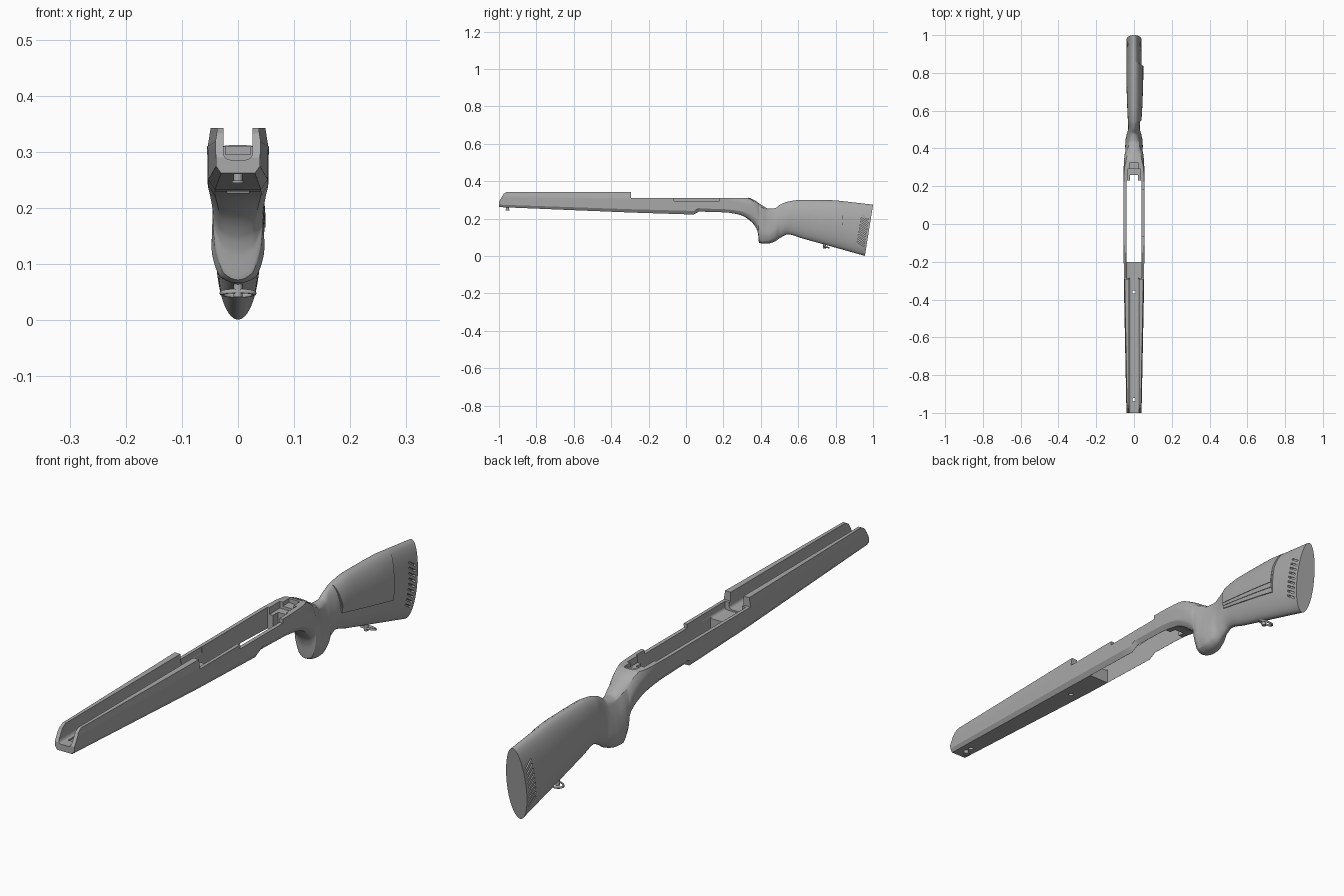
import bpy, bmesh, math
from mathutils import Vector, Matrix

if "Cube" in bpy.data.objects:
    bpy.data.objects.remove(bpy.data.objects["Cube"])

grey = bpy.data.materials.new("matte_grey")
grey.use_nodes = True
COLOR = (0.4, 0.4, 0.4, 1)
grey.diffuse_color = COLOR
grey.node_tree.nodes["Principled BSDF"].inputs["Base Color"].default_value = COLOR


def add(name, bm):
    bmesh.ops.recalc_face_normals(bm, faces=bm.faces)
    mesh = bpy.data.meshes.new(name)
    bm.to_mesh(mesh)
    bm.free()
    mesh.materials.append(grey)
    ob = bpy.data.objects.new(name, mesh)
    bpy.context.collection.objects.link(ob)
    return ob


def select(ob):
    bpy.ops.object.select_all(action='DESELECT')
    ob.select_set(True)
    bpy.context.view_layer.objects.active = ob


def boolean(ob, tool, operation='DIFFERENCE'):
    mod = ob.modifiers.new("cut", 'BOOLEAN')
    mod.operation, mod.solver, mod.object = operation, 'EXACT', tool
    select(ob)
    bpy.ops.object.modifier_apply(modifier="cut")
    bpy.data.objects.remove(tool)


def box(x, y, z, tilt=0, bevel=0):
    """Box from three (low, high) ranges, tilted about its own x axis."""
    bm = bmesh.new()
    size = [r[1] - r[0] for r in (x, y, z)]
    mid = Vector([(r[0] + r[1]) / 2 for r in (x, y, z)])
    bmesh.ops.create_cube(bm, size=1, matrix=Matrix.Translation(mid)
                          @ Matrix.Rotation(tilt, 4, 'X') @ Matrix.Diagonal((*size, 1)))
    if bevel:
        low = [e for e in bm.edges if all(v.co.z < mid.z for v in e.verts)
               and abs(e.verts[0].co.y - e.verts[1].co.y) > 0.01]
        bmesh.ops.bevel(bm, geom=low, offset=bevel, segments=4, affect='EDGES', profile=0.5)
    return add("cutter", bm)


def cylinder(name, radius, depth, at):
    bm = bmesh.new()
    bmesh.ops.create_cone(bm, cap_ends=True, segments=24, radius1=radius, radius2=radius,
                          depth=depth, matrix=Matrix.Translation(at))
    return add(name, bm)


def prism(outline, x0, x1):
    """Side outline of (y, z) points extruded along x."""
    bm = bmesh.new()
    face = bm.faces.new([bm.verts.new((x0, y, z)) for y, z in outline])
    new = bmesh.ops.extrude_face_region(bm, geom=[face])["geom"]
    bmesh.ops.translate(bm, vec=(x1 - x0, 0, 0),
                        verts=[g for g in new if isinstance(g, bmesh.types.BMVert)])
    return add("cutter", bm)


# Stations: y, bottom, top, lower half width, upper half width, roundness
STATIONS = [
    (-1.0, .262, .343, .040, .040, 0),
    (-.3, .233, .343, .054, .054, 0),
    (.04, .222, .343, .055, .055, 0),
    (.07, .238, .343, .055, .055, 0),
    (.2, .234, .34, .055, .055, 0),
    (.29, .22, .325, .055, .055, .15),
    (.345, .187, .309, .050, .054, .5),
    (.375, .15, .293, .045, .051, .7),
    (.385, .12, .286, .043, .049, .75),
    (.39, .072, .282, .042, .048, .7),
    (.41, .066, .270, .050, .042, .6),
    (.44, .067, .254, .050, .034, .65),
    (.475, .078, .256, .044, .028, .8),
    (.505, .098, .276, .034, .026, 1),
    (.545, .116, .291, .033, .032, 1),
    (.62, .095, .301, .036, .036, 1),
    (.8, .045, .298, .041, .040, 1),
    (1.06, -.028, .268, .041, .037, 1),
]
CORNERS = [(0, 1), (.9, 1), (1, .7), (.98, .16), (.76, 0), (0, 0)]
SUB, STEPS = 6, 6


def slope(k, c):
    """Monotone tangent at station k, so the lines never overshoot."""
    if k in (0, len(STATIONS) - 1):
        return 0
    a, b, d = STATIONS[k - 1], STATIONS[k], STATIONS[k + 1]
    s, t = (b[c] - a[c]) / (b[0] - a[0]), (d[c] - b[c]) / (d[0] - b[0])
    return 2 * s * t / (s + t) if s * t > 0 else 0


def station(k, t):
    a, b = STATIONS[k], STATIONS[k + 1]
    h = b[0] - a[0]
    out = [a[0] + h * t]
    for c in range(1, 6):
        if a[0] < .2 or b[0] > 1:
            out.append(a[c] + (b[c] - a[c]) * t)
            continue
        u = t * t * (3 - 2 * t)
        out.append(a[c] + (b[c] - a[c]) * u + h * slope(k, c) * t * (1 - t) ** 2
                   - h * slope(k + 1, c) * t * t * (1 - t))
    return out


def section(y, low, high, wl, wh, r):
    """Blend a faceted fore-end outline into an oval."""
    half, n = [], SUB * (len(CORNERS) - 1)
    for i in range(n + 1):
        k = min(i // SUB, len(CORNERS) - 2)
        f = i / SUB - k
        (x0, z0), (x1, z1) = CORNERS[k], CORNERS[k + 1]
        a = math.pi * i / n
        x = (1 - r) * (x0 + (x1 - x0) * f) + r * math.sin(a)
        z = (1 - r) * (z0 + (z1 - z0) * f) + r * (.5 + .5 * math.cos(a))
        m = z * z * (3 - 2 * z)
        half.append((x * (wl + (wh - wl) * m), y, low + (high - low) * z))
    return half + [(-x, yy, z) for x, yy, z in half[-2:0:-1]]


def loft_body(name):
    bm = bmesh.new()
    rows = [station(k, i / STEPS) for k in range(len(STATIONS) - 1) for i in range(STEPS)]
    rows.append(station(len(STATIONS) - 2, 1))
    rings = [[bm.verts.new(p) for p in section(*row)] for row in rows]
    for a, b in zip(rings, rings[1:]):
        for i in range(len(a)):
            j = (i + 1) % len(a)
            bm.faces.new((a[i], a[j], b[j], b[i]))
    bm.faces.new(rings[0])
    bm.faces.new(rings[-1])
    # Slanted butt face
    cut = bmesh.ops.bisect_plane(bm, geom=bm.verts[:] + bm.edges[:] + bm.faces[:],
                                 plane_co=(0, 1, .273), plane_no=(0, .268, -.043),
                                 clear_outer=True)
    edges = [g for g in cut["geom_cut"] if isinstance(g, bmesh.types.BMEdge)]
    bmesh.ops.edgeloop_fill(bm, edges=edges)
    return add(name, bm)


stock = loft_body("stock")

# Cheek rest: layered shells swollen from the butt on the left side
rear_edge = [(.84, .23), (.848, .26), (.87, .32), (.53, .32)]
layers = []
for name, grow, front, back in (("cheek_rest_lower", 1.1, .185, .125),
                                ("cheek_rest_middle", 1.16, .195, .145),
                                ("cheek_rest_upper", 1.22, .205, .165)):
    shell = loft_body(name)
    shell.data.transform(Matrix.Diagonal((grow, 1, 1, 1)))
    boolean(shell, prism([(.55, front), (.836, back)] + rear_edge, .004, .1), 'INTERSECT')
    layers.append(shell)

# Receiver deck, muzzle bevel, barrel channel and action openings
boolean(stock, box((-.1, .1), (-.295, .335), (.31, .4)))
boolean(stock, prism([(-1.01, .275), (-1, .29), (-.975, .333), (-.955, .345),
                      (-.955, .4), (-1.01, .4)], -.1, .1))
for x, y, z, bevel in (
        (.026, (-1.1, -.25), (.286, .4), .012),    # barrel channel
        (.014, (-.96, -.64), (.280, .3), 0),       # shallow floor groove
        (.042, (-.285, -.15), (.280, .4), .01),    # recoil seat
        (.041, (-.2, .23), (.1, .4), 0),           # through opening
        (.02, (.2, .26), (.1, .4), 0),             # trigger slot
        (.034, (.2, .29), (.285, .4), 0),          # tang pocket
        (.022, (.2, .325), (.295, .4), 0)):        # tang step
    boolean(stock, box((-x, x), y, z, bevel=bevel))
boolean(stock, box((.03, .1), (-.065, .18), (.295, .4)))
for y in (-.36, -.93):
    boolean(stock, cylinder("cutter", .009, .3, (0, y, .3)))

# Slanted grip slits near the butt, on both sides
for side in (-1, 1):
    for i in range(9):
        z = .065 + .018 * i
        y = .934 + .16 * (z - .065)
        depth = .026 if i else .022
        x = sorted((side * depth, side * .1))
        boolean(stock, box(x, (y - .022, y + .022), (z - .003, z + .003), tilt=-.6))

# Front sling stud and rear sling loop
stud = cylinder("front_sling_stud", .008, .024, (0, -.955, .258))
cap = cylinder("front_sling_cap", .011, .004, (0, -.955, .247))
post = cylinder("rear_sling_post", .008, .03, (0, .74, .056))
bpy.ops.mesh.primitive_torus_add(major_radius=.029, minor_radius=.004, major_segments=32,
                                 minor_segments=10, location=(0, .75, .048),
                                 rotation=(-.25, 0, 0))
loop = bpy.context.object
loop.name = "rear_sling_loop"
loop.scale.y = .55
loop.data.materials.append(grey)

for ob in [stock, stud, cap, post, loop] + layers:
    select(ob)
    bpy.ops.object.shade_smooth_by_angle(angle=math.radians(28))
